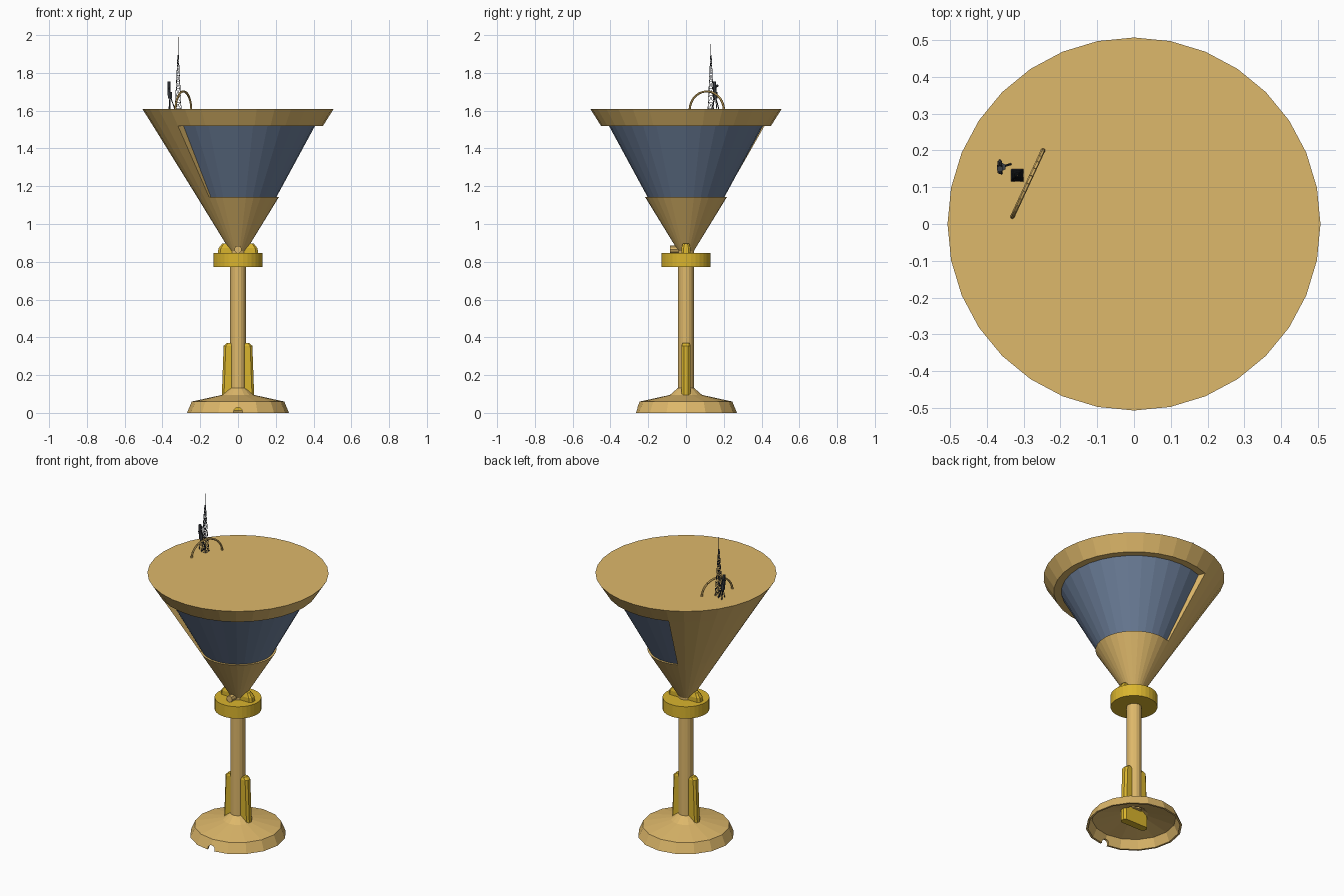
import bpy, bmesh, math
from mathutils import Vector

if "Cube" in bpy.data.objects:
    bpy.data.objects.remove(bpy.data.objects["Cube"])


def material(name, rgb):
    m = bpy.data.materials.new(name)
    m.diffuse_color = (*rgb, 1)
    m.use_nodes = True
    m.node_tree.nodes["Principled BSDF"].inputs["Base Color"].default_value = m.diffuse_color
    return m


TAN = material("warm tan", (0.73, 0.48, 0.145))
YELLOW = material("mustard yellow", (0.70, 0.46, 0.027))
BLUE = material("slate blue", (0.15, 0.21, 0.32))
DARK = material("dark grey", (0.045, 0.05, 0.06))


def finish(name, bm, *mats):
    bmesh.ops.recalc_face_normals(bm, faces=bm.faces)
    me = bpy.data.meshes.new(name)
    bm.to_mesh(me)
    bm.free()
    for m in mats:
        me.materials.append(m)
    ob = bpy.data.objects.new(name, me)
    bpy.context.collection.objects.link(ob)
    return ob


def lathe(name, profile, n, mat, closed=False):
    """Spin a (radius, z) profile; closed profiles make a hollow shell, others get caps."""
    bm = bmesh.new()
    rings = [[bm.verts.new((r * math.cos(math.tau * i / n), r * math.sin(math.tau * i / n), z))
              for i in range(n)] for r, z in profile]
    pairs = list(zip(rings, rings[1:]))
    if closed:
        pairs.append((rings[-1], rings[0]))
    else:
        bm.faces.new(rings[0])
        bm.faces.new(rings[-1])
    for a, b in pairs:
        for i in range(n):
            j = (i + 1) % n
            bm.faces.new((a[i], a[j], b[j], b[i]))
    return finish(name, bm, mat)


def slab(name, sections, mat):
    """Upright plate with chamfered corners, lofted through (z, half_x, half_y)."""
    bm = bmesh.new()
    rings = []
    for z, hx, hy in sections:
        c = hy * 0.5
        pts = [(hx, -c), (hx, c), (hx - c, hy), (c - hx, hy),
               (-hx, c), (-hx, -c), (c - hx, -hy), (hx - c, -hy)]
        rings.append([bm.verts.new((x, y, z)) for x, y in pts])
    bm.faces.new(rings[0])
    bm.faces.new(rings[-1])
    for a, b in zip(rings, rings[1:]):
        for i in range(8):
            j = (i + 1) % 8
            bm.faces.new((a[i], a[j], b[j], b[i]))
    return finish(name, bm, mat)


def strut(bm, a, b, r0, r1=None, n=4):
    """Straight bar between two points."""
    a, b = Vector(a), Vector(b)
    new = bmesh.ops.create_cone(bm, cap_ends=True, segments=n, radius1=r0,
                                radius2=r0 if r1 is None else r1, depth=(b - a).length)["verts"]
    q = Vector((0, 0, 1)).rotation_difference(b - a)
    for v in new:
        v.co = q @ v.co + (a + b) / 2


# Hollow foot with a small arched hole at the front
foot = lathe("foot", [(0.27, 0), (0.245, 0.06), (0.085, 0.095), (0.043, 0.132),
                      (0.03, 0.12), (0.078, 0.085), (0.235, 0.052), (0.258, 0)], 16, TAN, closed=True)
bm = bmesh.new()
strut(bm, (0, -0.35, 0.005), (0, -0.2, 0.005), 0.024, n=12)
cutter = finish("hole_cutter", bm, TAN)
cutter.hide_render = True
mod = foot.modifiers.new("hole", "BOOLEAN")
mod.operation, mod.object, mod.solver = "DIFFERENCE", cutter, "EXACT"
dg = bpy.context.evaluated_depsgraph_get()
foot.data = bpy.data.meshes.new_from_object(foot.evaluated_get(dg))
foot.modifiers.clear()
bpy.data.objects.remove(cutter)

# Stem, fins and collar
lathe("stem", [(0.042, 0.10), (0.042, 0.87)], 16, TAN)
slab("stem_fins", [(0.012, 0.086, 0.023), (0.11, 0.085, 0.023), (0.355, 0.076, 0.023),
                   (0.37, 0.06, 0.018)], YELLOW)
lathe("collar", [(0.131, 0.773), (0.131, 0.846)], 32, YELLOW)
slab("collar_brackets", [(0.84, 0.108, 0.025), (0.872, 0.103, 0.025), (0.897, 0.083, 0.016)], YELLOW)
bm = bmesh.new()
strut(bm, (0, -0.085, 0.865), (0, -0.02, 0.865), 0.02, n=8)
finish("collar_peg", bm, TAN)

# Conical bowl with a recessed blue window wrapping most of the way round
N, START, END = 32, -12, 10
RINGS = {"tip": (0.04, 0.855), "low": (0.216, 1.142), "high": (0.449, 1.518), "top": (0.507, 1.61),
         "in_low": (0.203, 1.142), "in_high": (0.407, 1.518)}
bm = bmesh.new()
V = {}
for key, (r, z) in RINGS.items():
    for i in range(N):
        t = math.tau * i / N
        V[key, i] = bm.verts.new((r * math.cos(t), r * math.sin(t), z))


def band(a, b, i, mat=0):
    j = (i + 1) % N
    bm.faces.new((V[a, i], V[a, j], V[b, j], V[b, i])).material_index = mat


window = {i % N for i in range(START, END)}
for i in range(N):
    band("tip", "low", i)
    band("high", "top", i)
    if i in window:
        band("low", "in_low", i)
        band("in_low", "in_high", i, 1)
        band("in_high", "high", i)
    else:
        band("low", "high", i)
for i in (START % N, END % N):
    bm.faces.new([V[k, i] for k in ("low", "high", "in_high", "in_low")])
for key in ("tip", "top"):
    bm.faces.new([V[key, i] for i in range(N)])
bmesh.ops.delete(bm, geom=[v for v in bm.verts if not v.link_faces], context="VERTS")
finish("bowl", bm, TAN, BLUE)

# Arched rail on the roof
TOP = 1.61
mid, along = Vector((-0.289, 0.11, TOP - 0.008)), Vector((0.42, 0.91, 0)).normalized()
bm = bmesh.new()
arc = [mid + along * 0.1 * math.cos(math.pi * k / 14) + Vector((0, 0, 0.1 * math.sin(math.pi * k / 14)))
       for k in range(15)]
for a, b in zip(arc, arc[1:]):
    strut(bm, a, b, 0.006, n=6)
finish("roof_arch", bm, TAN)

# Lattice mast tapering to a thin spire
MX, MY, LEVELS = -0.317, 0.132, 8
bm = bmesh.new()


def corner(level, k):
    f = level / LEVELS
    h = 0.016 * (1 - f) + 0.002 * f
    sx, sy = ((1, 1), (-1, 1), (-1, -1), (1, -1))[k % 4]
    return (MX + sx * h, MY + sy * h, TOP + 0.285 * f)


for k in range(4):
    strut(bm, corner(0, k), corner(LEVELS, k), 0.0014)
    for lv in range(LEVELS):
        strut(bm, corner(lv, k), corner(lv, k + 1), 0.0011)
        strut(bm, corner(lv, k), corner(lv + 1, k + 1), 0.0011)
        strut(bm, corner(lv, k + 1), corner(lv + 1, k), 0.0011)
strut(bm, (MX, MY, 1.885), (MX, MY, 2.0), 0.0015, 0.0006)
finish("lattice_mast", bm, DARK)

# Small aerial on splayed legs beside the mast
bm = bmesh.new()
hub = Vector((-0.36, 0.155, 1.68))
for dx, dy in ((0.025, 0.008), (-0.005, 0.018), (0.0, -0.018)):
    strut(bm, hub, (hub.x + dx, hub.y + dy, TOP), 0.003)
strut(bm, hub - Vector((0, 0, 0.015)), hub + Vector((0, 0, 0.02)), 0.012, n=6)
strut(bm, hub + Vector((-0.005, 0, 0)), hub + Vector((-0.005, -0.005, 0.075)), 0.009, n=6)
strut(bm, hub + Vector((-0.005, -0.016, 0.035)), hub + Vector((-0.005, 0.016, 0.055)), 0.006)
finish("roof_aerial", bm, DARK)
